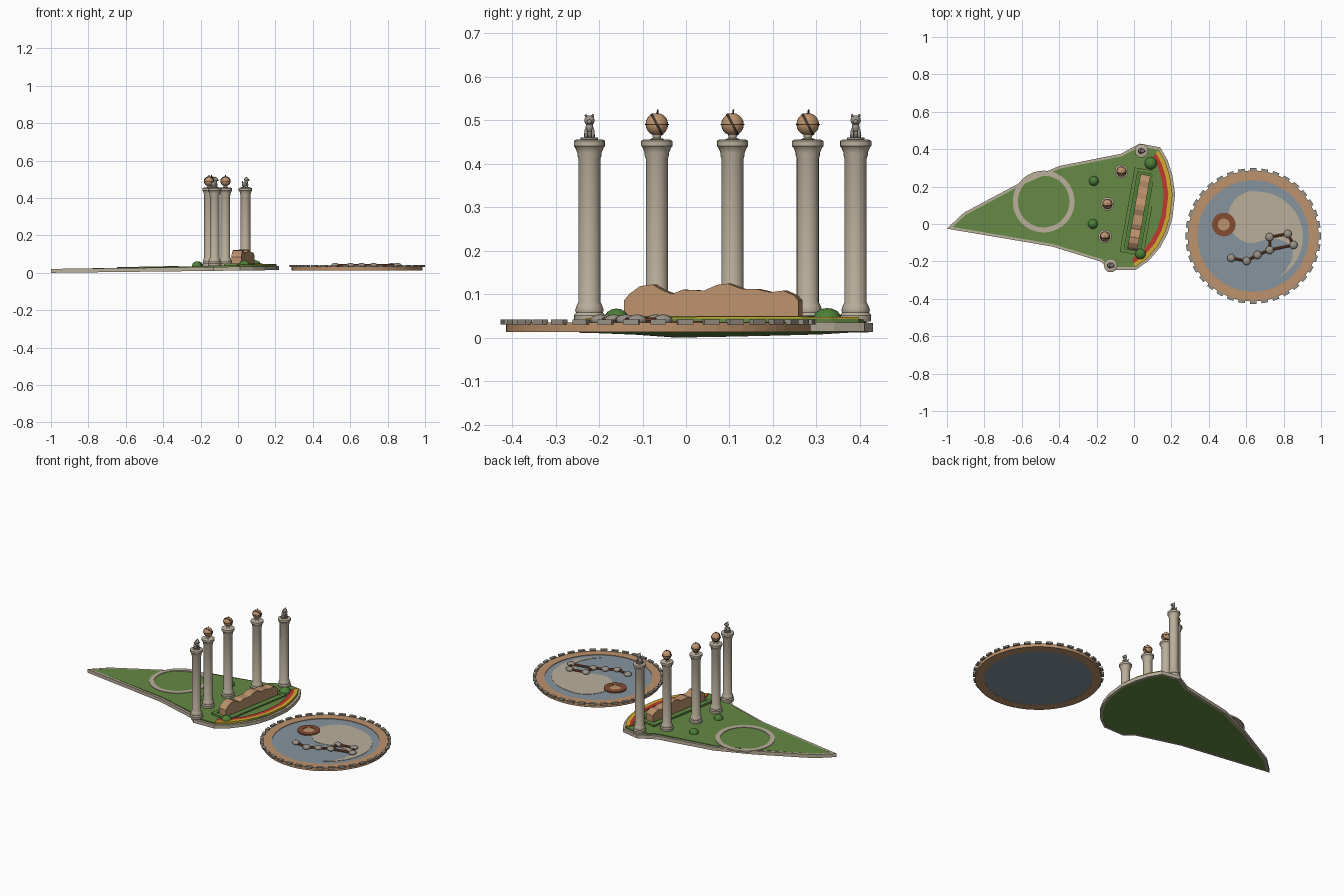
import bpy, bmesh, math
from mathutils import Vector, Matrix

if "Cube" in bpy.data.objects:
    bpy.data.objects.remove(bpy.data.objects["Cube"])


def material(name, *rgb):
    lin = [((c / 255 + 0.055) / 1.055) ** 2.4 for c in rgb] + [1]
    m = bpy.data.materials.new(name)
    m.use_nodes = True
    m.diffuse_color = lin
    m.node_tree.nodes["Principled BSDF"].inputs["Base Color"].default_value = lin
    return m


GRASS = material("grass green", 100, 137, 68)
LEAF = material("leaf green", 76, 128, 56)
STONE = material("pale stone", 186, 175, 155)
GREY = material("grey stone", 152, 146, 136)
TAN = material("tan clay", 188, 146, 108)
WATER = material("slate blue", 134, 148, 158)
RED = material("red", 190, 56, 46)
YELLOW = material("yellow", 212, 172, 48)
BROWN = material("rust brown", 132, 76, 52)
DARK = material("dark bronze", 62, 50, 42)


def finish(name, bm, mat, smooth=False):
    bmesh.ops.recalc_face_normals(bm, faces=bm.faces)
    me = bpy.data.meshes.new(name)
    bm.to_mesh(me)
    bm.free()
    me.materials.append(mat)
    ob = bpy.data.objects.new(name, me)
    bpy.context.collection.objects.link(ob)
    if smooth:
        bpy.ops.object.select_all(action='DESELECT')
        ob.select_set(True)
        bpy.context.view_layer.objects.active = ob
        bpy.ops.object.shade_smooth_by_angle(angle=math.radians(40))
    return ob


def slope(z0, k):
    return lambda x: z0 + k * (x + 1)


def prism(name, pts, lo, hi, mat):
    """Solid with a flat outline between two height functions of x."""
    bm = bmesh.new()
    a = [bm.verts.new((x, y, lo(x))) for x, y in pts]
    b = [bm.verts.new((x, y, hi(x))) for x, y in pts]
    bm.faces.new(a)
    bm.faces.new(b)
    for i in range(len(pts)):
        j = (i + 1) % len(pts)
        bm.faces.new((a[i], a[j], b[j], b[i]))
    return finish(name, bm, mat)


def band(name, outer, inner, lo, hi, mat, closed=True):
    """Strip with a rectangular section between two matching lines."""
    bm = bmesh.new()
    rows = [[bm.verts.new((x, y, f(x))) for x, y in line]
            for line, f in ((outer, lo), (outer, hi), (inner, hi), (inner, lo))]
    n = len(outer)
    for i in range(n if closed else n - 1):
        j = (i + 1) % n
        for k in range(4):
            p, q = rows[k], rows[(k + 1) % 4]
            bm.faces.new((p[i], p[j], q[j], q[i]))
    if not closed:
        for i in (0, -1):
            bm.faces.new([r[i] for r in rows])
    return finish(name, bm, mat)


def circle(c, r, n=64):
    return [(c[0] + r * math.cos(2 * math.pi * i / n), c[1] + r * math.sin(2 * math.pi * i / n)) for i in range(n)]


def inset(pts, d):
    """Move a clockwise outline inwards by d with mitred corners."""
    out = []
    for i, p in enumerate(pts):
        p, a, b = Vector(p), Vector(pts[i - 1]), Vector(pts[(i + 1) % len(pts)])
        u, v = (p - a).normalized(), (b - p).normalized()
        nu, nv = Vector((u.y, -u.x)), Vector((v.y, -v.x))
        m = (nu + nv).normalized()
        out.append(tuple(p + m * d / m.dot(nu)))
    return out


def lathe(name, profile, loc, mat, n=20):
    bm = bmesh.new()
    rings = [[bm.verts.new((x, y, loc[2] + z)) for x, y in circle(loc, r, n)] for r, z in profile]
    for p, q in zip(rings, rings[1:]):
        for i in range(n):
            j = (i + 1) % n
            bm.faces.new((p[i], p[j], q[j], q[i]))
    bm.faces.new(rings[0])
    bm.faces.new(rings[-1])
    return finish(name, bm, mat, True)


def balls(name, items, mat, seg=16):
    """Ellipsoids given as (centre, radii)."""
    bm = bmesh.new()
    for c, r in items:
        bmesh.ops.create_uvsphere(bm, u_segments=seg, v_segments=seg // 2, radius=1,
                                  matrix=Matrix.Translation(c) @ Matrix.Diagonal((*r, 1)))
    return finish(name, bm, mat, True)


def rod(name, a, b, r, mat):
    a, b = Vector(a), Vector(b)
    bm = bmesh.new()
    bmesh.ops.create_cone(bm, cap_ends=True, segments=8, radius1=r, radius2=r, depth=(b - a).length,
                          matrix=Matrix.Translation((a + b) / 2) @ (b - a).to_track_quat('Z', 'Y').to_matrix().to_4x4())
    return finish(name, bm, mat, True)


# Sloping lawn with a stone kerb; the eastern edge is the curved one
outline = [(-1, -.025), (-.91, .06), (-.61, .22), (-.4, .31), (-.07, .375), (.03, .43),
           (.14, .41), (.18, .34), (.205, .26), (.22, .16), (.205, .03), (.18, -.05), (.14, -.125),
           (.08, -.195), (.01, -.245), (-.13, -.245), (-.18, -.2), (-.44, -.12)]
lines = {d: inset(outline, d) for d in (.014, .036, .06)}
ground = slope(.02, .02)
band("kerb", outline, lines[.014], slope(0, .012), slope(.021, .012), STONE)
prism("lawn", lines[.014], slope(.001, .012), ground, GRASS)
for name, a, b, mat in (("yellow_flower_band", .014, .036, YELLOW), ("red_flower_band", .036, .06, RED)):
    band(name, lines[a][6:15], lines[b][6:15], slope(.015, .02), slope(.024, .02), mat, False)
spot = (-.483, .12)
band("lawn_ring", circle(spot, .165), circle(spot, .138), slope(.014, .02), slope(.023, .02), STONE)

# Bushes
for i, (x, y, r) in enumerate([(.09, .325, .033), (-.215, .23, .026), (-.22, 0, .026), (.035, -.16, .029)]):
    balls(f"bush_{i + 1}", [((x, y, ground(x)), (r, r, .026))], LEAF)

# Rock wall: ragged top profile, extruded across its thickness
crest = [(-.207, .085), (-.195, .1), (-.17, .118), (-.14, .122), (-.12, .11), (-.095, .1), (-.07, .11), (-.02, .108),
         (.01, .121), (.035, .124), (.07, .111), (.1, .112), (.135, .104), (.165, .108), (.19, .097), (.2, .085)]
bm = bmesh.new()
face = bm.faces.new([bm.verts.new((-.027, y, z)) for y, z in [(-.207, .035)] + crest + [(.2, .035)]])
ext = bmesh.ops.extrude_face_region(bm, geom=[face])
bmesh.ops.translate(bm, verts=[v for v in ext["geom"] if isinstance(v, bmesh.types.BMVert)], vec=(.054, 0, 0))
place = Matrix.Translation((.027, .066, 0)) @ Matrix.Rotation(-.175, 4, 'Z')
finish("rock_wall", bm, TAN).matrix_world = place


def rect(w, h):
    return [(-w, -h), (w, -h), (w, h), (-w, h)]


# Hedge border around the wall
for name, w, z, mat in (("hedge_border", .064, .05, GRASS), ("hedge_inner_edge", .041, .047, LEAF)):
    frame = band(name, rect(w, w + .165), rect(w - .02, w + .145), slope(.03, 0), slope(z, 0), mat)
    frame.matrix_world = place

# Columns: three carry globes, the two end ones carry seated beasts
column = [(.035, 0), (.036, .014), (.031, .02), (.033, .026), (.029, .037), (.0255, .044), (.0255, .375),
          (.028, .382), (.028, .388), (.033, .4), (.036, .403), (.036, .415), (.03, .418)]
spots = [(-.125, -.222), (-.155, -.067), (-.142, .107), (-.067, .28), (.04, .39)]
for i, (x, y) in enumerate(spots):
    tag = f"_{i + 1}"
    lathe("column" + tag, column, (x, y, .037), STONE)
    if i in (0, 4):
        lathe("beast_plinth" + tag, [(.02, 0), (.02, .008)], (x, y, .452), GREY)
        balls("beast" + tag, [
            ((x - .004, y, .472), (.014, .011, .015)), ((x + .003, y, .483), (.01, .009, .014)),
            ((x + .005, y, .499), (.012, .012, .012)), ((x + .016, y, .496), (.006, .006, .005)),
            *[((x + dx, y + s * .008, z), r) for s in (-1, 1) for dx, z, r in (
                (.011, .469, (.004, .004, .013)), (-.004, .464, (.01, .005, .006)), (.003, .51, (.003, .003, .004)))],
        ], GREY, 12)
        rod("beast_tail" + tag, (x - .015, y, .463), (x - .016, y + .005, .49), .003, GREY)
        continue
    c = Vector((x, y, .49))
    lathe("globe_stand" + tag, [(.016, 0), (.016, .004), (.009, .007), (.011, .017)], (x, y, .452), STONE)
    balls("globe" + tag, [(c, (.026, .026, .026))], TAN, 20)
    rod("globe_axis" + tag, c, c + Vector((0, .002, .034)), .002, DARK)
    for name, tilt, half in (("equator", 0, .0012), ("meridian", -1.1, .003)):
        hoop = band(f"globe_{name}{tag}", circle((0, 0), .0275, 28), circle((0, 0), .0255, 28),
                    slope(-half, 0), slope(half, 0), DARK)
        hoop.matrix_world = Matrix.Translation(c) @ Matrix.Rotation(tilt, 4, 'X')

# Round pool: clay rim with a ring of blocks
pool = (.637, -.064)


def level(z):
    return slope(z, 0)


band("pool_rim", circle(pool, .35), circle(pool, .298), level(.013), level(.034), TAN)
prism("pool_water", circle(pool, .3), level(.014), level(.031), WATER)
bm = bmesh.new()
for i in range(36):
    turn = Matrix.Translation((*pool, .0355)) @ Matrix.Rotation(i * math.tau / 36, 4, 'Z')
    bmesh.ops.create_cube(bm, size=1, matrix=turn @ Matrix.Translation((.354, 0, 0)) @ Matrix.Diagonal((.017, .036, .011, 1)))
finish("rim_blocks", bm, GREY)


# Curling comma of pale stone on the water
def arc(c, r, a, b, n):
    return [(c[0] + r * math.cos(math.radians(a + (b - a) * i / n)),
             c[1] + r * math.sin(math.radians(a + (b - a) * i / n))) for i in range(n + 1)]


comma = (arc((.645, .035), .142, 255, 95, 16) + arc((.66, -.07), .243, 85, -62, 20)
         + [(.81, -.25), (.845, -.19), (.85, -.14), (.82, -.1), (.77, -.08), (.7, -.085), (.65, -.1)])
prism("stone_comma", comma, level(.029), level(.033), STONE)

# Round hearth spot
eye = (.48, -.003)
band("spot_ring", circle(eye, .063, 32), circle(eye, .032, 32), level(.029), level(.038), BROWN)
prism("spot_centre", circle(eye, .033, 32), level(.029), level(.036), TAN)

# Chain of stepping stones joined by bars
stars = [(.52, -.182), (.602, -.198), (.66, -.166), (.725, -.139), (.853, -.112), (.822, -.053), (.725, -.07)]
balls("stepping_stones", [((x, y, .04), (.022, .022, .013)) for x, y in stars], GREY)
for i, (a, b) in enumerate(zip(stars, stars[1:] + [stars[3]])):
    rod(f"stone_link_{i + 1}", (*a, .039), (*b, .039), .007, BROWN)
